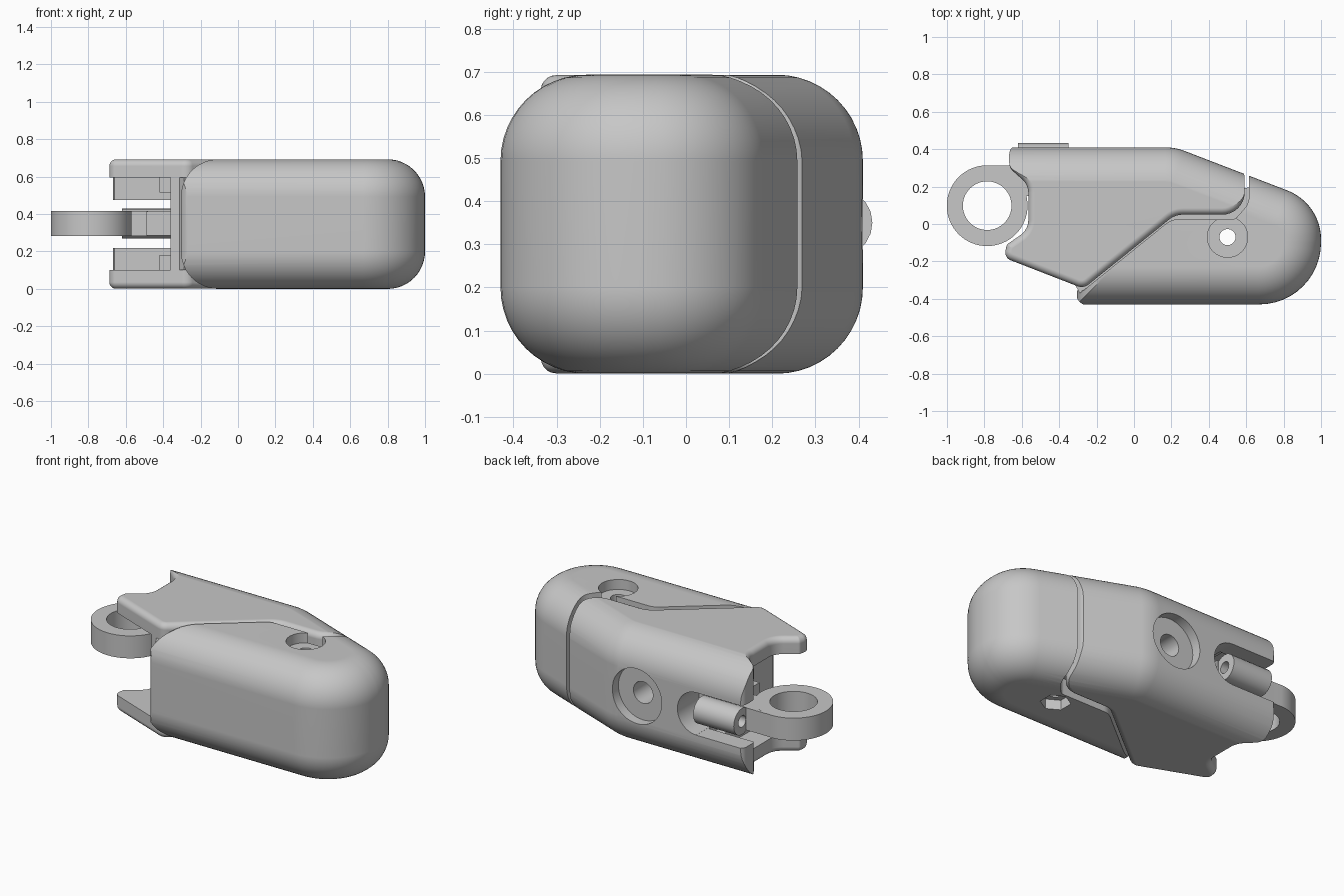
import bpy, bmesh, math
from mathutils import Vector, Matrix

if "Cube" in bpy.data.objects:
    bpy.data.objects.remove(bpy.data.objects["Cube"], do_unlink=True)

H = 0.693          # overall height
MID = H / 2
SHADE = (0.57, 0.57, 0.57, 1)

grey = bpy.data.materials.new("plain grey")
grey.use_nodes = True
grey.diffuse_color = SHADE
grey.node_tree.nodes["Principled BSDF"].inputs["Base Color"].default_value = SHADE


def make(name, bm):
    bmesh.ops.recalc_face_normals(bm, faces=bm.faces)
    mesh = bpy.data.meshes.new(name)
    bm.to_mesh(mesh)
    bm.free()
    obj = bpy.data.objects.new(name, mesh)
    bpy.context.collection.objects.link(obj)
    mesh.materials.append(grey)
    return obj


def fillet(corners, steps=8):
    """Outline with every (x, y, radius) corner rounded."""
    pts = []
    for i, (x, y, r) in enumerate(corners):
        p = Vector((x, y))
        a = (Vector(corners[i - 1][:2]) - p).normalized()
        b = (Vector(corners[(i + 1) % len(corners)][:2]) - p).normalized()
        half = a.angle(b) / 2
        if r == 0:
            pts.append(p)
            continue
        c = p + (a + b).normalized() * (r / math.sin(half))
        start = p + a * (r / math.tan(half)) - c
        turn = math.pi - 2 * half
        if a.cross(b) > 0:
            turn = -turn
        for k in range(steps + 1):
            pts.append(c + Matrix.Rotation(turn * k / steps, 2) @ start)
    return pts


def inset(pts, d):
    """Mitred inward offset of an outline."""
    n = len(pts)
    sign = 1 if sum(pts[i - 1].cross(pts[i]) for i in range(n)) > 0 else -1
    out = []
    for i, p in enumerate(pts):
        u = (p - pts[i - 1]).normalized()
        v = (pts[(i + 1) % n] - p).normalized()
        nu, nv = Vector((-u.y, u.x)) * sign, Vector((-v.y, v.x)) * sign
        out.append(p + (nu + nv) * (d / (1 + nu.dot(nv))))
    return out


def prism(name, pts, z0, z1, r=0, steps=8):
    """Extruded outline with rounded top and bottom rims."""
    layers = [(0, z0), (0, z1)]
    if r:
        arc = [k * math.pi / 2 / steps for k in range(steps + 1)]
        low = [(r * (1 - math.sin(t)), r * (1 - math.cos(t))) for t in arc]
        layers = [(d, z0 + h) for d, h in low] + [(d, z1 - h) for d, h in reversed(low)]
    bm = bmesh.new()
    rings = [[bm.verts.new((p.x, p.y, z)) for p in inset(pts, d)] for d, z in layers]
    n = len(pts)
    for a, b in zip(rings, rings[1:]):
        for i in range(n):
            bm.faces.new((a[i - 1], a[i], b[i], b[i - 1]))
    bm.faces.new(rings[0])
    bm.faces.new(rings[-1])
    return make(name, bm)


def cylinder(name, loc, r, depth, axis="Z", sides=48):
    rot = {"X": Matrix.Rotation(math.pi / 2, 4, "Y"),
           "Y": Matrix.Rotation(math.pi / 2, 4, "X"), "Z": Matrix()}[axis]
    bm = bmesh.new()
    bmesh.ops.create_cone(bm, cap_ends=True, segments=sides, radius1=r, radius2=r,
                          depth=depth, matrix=Matrix.Translation(loc) @ rot)
    return make(name, bm)


def box(name, lo, hi):
    lo, hi = Vector(lo), Vector(hi)
    bm = bmesh.new()
    bmesh.ops.create_cube(bm, size=1, matrix=Matrix.Translation((lo + hi) / 2)
                          @ Matrix.Diagonal((*(hi - lo), 1)))
    return make(name, bm)


def combine(obj, other, op="DIFFERENCE"):
    """Bake a boolean and discard the helper."""
    mod = obj.modifiers.new("cut", "BOOLEAN")
    mod.operation, mod.object, mod.solver = op, other, "EXACT"
    deps = bpy.context.evaluated_depsgraph_get()
    mesh = bpy.data.meshes.new_from_object(obj.evaluated_get(deps))
    obj.modifiers.clear()
    obj.data = mesh
    bpy.data.objects.remove(other, do_unlink=True)


def envelope(left, front):
    """Rounded overall housing volume that both halves are trimmed to."""
    return prism("envelope", fillet([
        (left, front, 0), (1, front, 0.33), (1, 0.11, 0.28),
        (0.22, 0.41, 0.3), (left, 0.41, 0)], 12), 0, H, 0.2, 12)


# Rear housing half: forked plate body with a soft rim
rear = prism("rear_housing", fillet([
    (-0.667, 0.423, 0.05), (0.223, 0.423, 0.1), (0.592, 0.281, 0.05), (0.592, 0.05, 0.12),
    (0.22, 0.05, 0.12), (-0.27, -0.345, 0.06), (-0.695, -0.18, 0.045),
    (-0.68, -0.11, 0.02), (-0.565, -0.03, 0.1), (-0.565, 0.21, 0.1),
    (-0.667, 0.3, 0.06)]), 0.001, H - 0.001, 0.035, 5)
combine(rear, envelope(-1.5, -1.2), "INTERSECT")

# Open cavity between the fork plates, and the rounded slot in the back wall
combine(rear, box("cavity", (-1, -1, 0.1), (-0.36, 0.3, 0.595)))
combine(rear, box("slot", (-1, 0.2, MID - 0.128), (-0.355, 0.6, MID + 0.128)))
combine(rear, cylinder("slot_end", (-0.357, 0.405, MID), 0.1275, 0.4, "Y"))

# Recessed screw seat in the back
combine(rear, cylinder("seat", (0.04, 0.45, MID), 0.165, 0.2, "Y"))
combine(rear, cylinder("seat_hole", (0.04, 0.35, MID), 0.065, 0.3, "Y"))

# Front housing half
front = prism("front_housing", fillet([
    (-0.311, -0.437, 0.07), (1.2, -0.437, 0), (1.2, 0.6, 0), (0.615, 0.6, 0),
    (0.615, 0.11, 0.1), (0.54, 0.025, 0.04), (0.2, 0.025, 0.1),
    (-0.27, -0.355, 0), (-0.311, -0.355, 0.01)]), -0.1, H + 0.1)
combine(front, envelope(-0.305, -0.43), "INTERSECT")

# Inner core that closes the seam between the halves
core = prism("inner_core", fillet([
    (-0.29, -0.37, 0), (0.22, -0.02, 0), (0.63, 0, 0), (0.63, 0.2, 0),
    (0.5, 0.17, 0), (0.15, 0.12, 0), (-0.34, -0.28, 0)]), 0.1, 0.595)

# Pivot bore, round seat on top and hexagonal pocket underneath
for part in (front, core):
    combine(part, cylinder("bore", (0.5, -0.07, MID), 0.043, 1))
combine(front, cylinder("round_seat", (0.5, -0.07, H), 0.108, 0.12))
combine(front, cylinder("hex_pocket", (0.5, -0.07, 0), 0.085, 0.12, sides=6))

# Small ribs inside the fork
ribs = []
for i, z in enumerate((0.1, 0.515)):
    ribs.append(box(f"fork_rib_{i + 1}", (-0.42, -0.1, z), (-0.34, 0.3, z + 0.08)))

# Ring link with its arm, and the hinge sleeve it hangs from
ring = cylinder("ring_link", (-0.785, 0.098, 0.35), 0.216, 0.135, sides=64)
combine(ring, box("arm", (-0.785, 0.15, 0.283), (-0.48, 0.313, 0.417)), "UNION")
combine(ring, cylinder("ring_hole", (-0.785, 0.098, 0.35), 0.13, 0.5, sides=64))
link_block = box("link_block", (-0.49, 0.0, 0.285), (-0.34, 0.3, 0.415))
sleeve = cylinder("hinge_sleeve", (-0.485, 0.352, 0.35), 0.08, 0.27, "X", 20)
combine(sleeve, cylinder("sleeve_bore", (-0.485, 0.352, 0.35), 0.035, 0.5, "X", 20))

# Smooth shading with crisp edges
parts = [rear, front, core, ring, link_block, sleeve] + ribs
bpy.ops.object.select_all(action="DESELECT")
for obj in parts:
    obj.select_set(True)
bpy.context.view_layer.objects.active = rear
bpy.ops.object.shade_smooth_by_angle(angle=math.radians(30))
for obj in parts:
    obj.modifiers.new("even_normals", "WEIGHTED_NORMAL").keep_sharp = True
